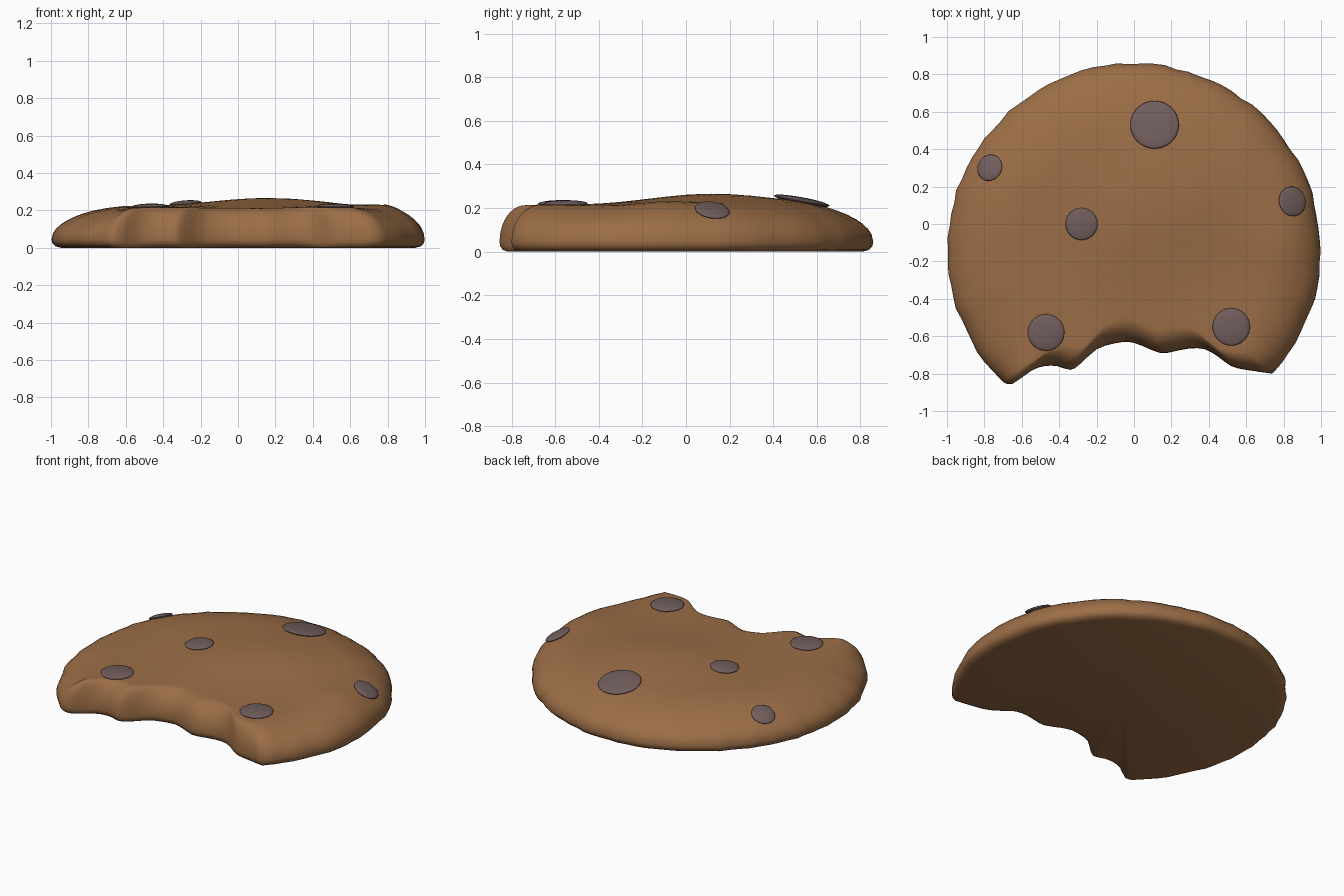
import bpy, bmesh, math, random
from mathutils import Vector
from mathutils.bvhtree import BVHTree

if "Cube" in bpy.data.objects:
    bpy.data.objects.remove(bpy.data.objects["Cube"])

random.seed(4)


def material(name, rgb):
    m = bpy.data.materials.new(name)
    m.diffuse_color = (*rgb, 1)
    m.use_nodes = True
    m.node_tree.nodes["Principled BSDF"].inputs["Base Color"].default_value = m.diffuse_color
    return m


DOUGH = material("baked dough brown", (0.33, 0.155, 0.062))
CHOC = material("chocolate chip", (0.165, 0.11, 0.11))


def add_object(name, bm, mat):
    bmesh.ops.recalc_face_normals(bm, faces=bm.faces)
    me = bpy.data.meshes.new(name)
    bm.to_mesh(me)
    bm.free()
    me.materials.append(mat)
    for p in me.polygons:
        p.use_smooth = True
    ob = bpy.data.objects.new(name, me)
    bpy.context.collection.objects.link(ob)
    return ob


# Outline: slightly uneven circle, then the bitten edge (left to right)
BITE = [(-.70, -.845), (-.65, -.855), (-.55, -.785), (-.48, -.76), (-.41, -.76),
        (-.34, -.78), (-.29, -.75), (-.20, -.67), (-.11, -.64), (-.03, -.63),
        (.04, -.65), (.14, -.69), (.22, -.68), (.30, -.665), (.38, -.67),
        (.45, -.71), (.52, -.76), (.60, -.78), (.74, -.80)]
RIM_N = 72
outline, width = [], []
for i in range(1, RIM_N):
    a = math.radians(-41 + 265 * i / RIM_N)
    r = 1.0 + random.uniform(-.009, .004)
    outline.append(Vector((r * math.cos(a), -.14 + r * math.sin(a))))
    width.append(.40 - .13 * max(0, math.cos(a)))     # rounded shoulder width
for i, p in enumerate(BITE):
    p = Vector(p)
    outline.append(p)
    width.append(.13)
    if i + 1 < len(BITE):
        a, d = Vector(BITE[max(i - 1, 0)]), Vector(BITE[min(i + 2, len(BITE) - 1)])
        q = Vector(BITE[i + 1])
        outline.append((9 * (p + q) - a - d) / 16)    # smooth midpoint
        width.append(.13)
n = len(outline)
for _ in range(4):
    width = [(width[i - 1] + width[i] + width[(i + 1) % n]) / 3 for i in range(n)]


# Gently lumpy top surface
def top_height(x, y):
    def bump(cx, cy, s, h):
        return h * math.exp(-((x - cx) ** 2 + (y - cy) ** 2) / s)
    return (.212 + bump(-.02, 0, .12, .036) + bump(.4, .15, .10, .03)
            + bump(.8, -.1, .03, .02) + bump(.1, .35, .1, .015)
            + bump(-.5, .3, .1, .012) + .004 * math.sin(7 * x + 3 * y))


# Cookie body: rings from the underside, round the rim, to the middle
CENTRE = Vector((0, -.08))
BASE = .045
bm = bmesh.new()


def ring(fn):
    return [bm.verts.new(fn(i)) for i in range(n)]


def inset(i, d):
    v = CENTRE - outline[i]
    return outline[i] + v.normalized() * d


def low(d, z):
    return ring(lambda i: (*inset(i, d), z))


def shoulder(t):
    def f(i):
        p = inset(i, width[i] * t)
        k = math.sqrt(1 - (1 - t) ** 2)
        return (*p, BASE + (top_height(*p) - BASE) * k)
    return ring(f)


def plateau(s):
    def f(i):
        p = inset(i, width[i]).lerp(CENTRE, s)
        return (*p, top_height(*p))
    return ring(f)


rings = [low(.05, 0), low(.02, .008), low(.004, .025), low(0, BASE)]
rings += [shoulder(t) for t in (.02, .06, .12, .2, .3, .42, .56, .72, .88)]
rings += [plateau(s) for s in (0, .15, .3, .45, .6, .75, .9)]
for a, b in zip(rings, rings[1:]):
    for i in range(n):
        j = (i + 1) % n
        bm.faces.new((a[i], a[j], b[j], b[i]))
tip = bm.verts.new((*CENTRE, top_height(*CENTRE)))
foot = bm.verts.new((*CENTRE, 0))
for i in range(n):
    j = (i + 1) % n
    bm.faces.new((rings[-1][i], rings[-1][j], tip))
    bm.faces.new((rings[0][j], rings[0][i], foot))
bmesh.ops.recalc_face_normals(bm, faces=bm.faces)
surface = BVHTree.FromBMesh(bm)
add_object("cookie_body", bm, DOUGH)

# Chocolate chips: thin domed discs lying on the dough
CHIPS = [(.11, .53, .13), (-.77, .30, .072), (-.28, 0, .086),
         (.845, .12, .08), (-.47, -.58, .098), (.52, -.55, .10)]
for k, (x, y, r) in enumerate(CHIPS):
    # average surface direction under the chip
    normal = Vector()
    for j in range(8):
        a = j * math.pi / 4
        hit = surface.ray_cast(Vector((x + r * .8 * math.cos(a), y + r * .8 * math.sin(a), 1)),
                               Vector((0, 0, -1)))
        if hit[0]:
            normal += hit[1]
    spot = surface.ray_cast(Vector((x, y, 1)), Vector((0, 0, -1)))[0]
    bm = bmesh.new()
    bmesh.ops.create_uvsphere(bm, u_segments=32, v_segments=16, radius=r)
    for v in bm.verts:
        v.co.z *= .016 / r
    chip = add_object(f"chocolate_chip_{k + 1}", bm, CHOC)
    chip.rotation_euler = normal.to_track_quat('Z', 'Y').to_euler()
    chip.location = spot + normal.normalized() * .004
